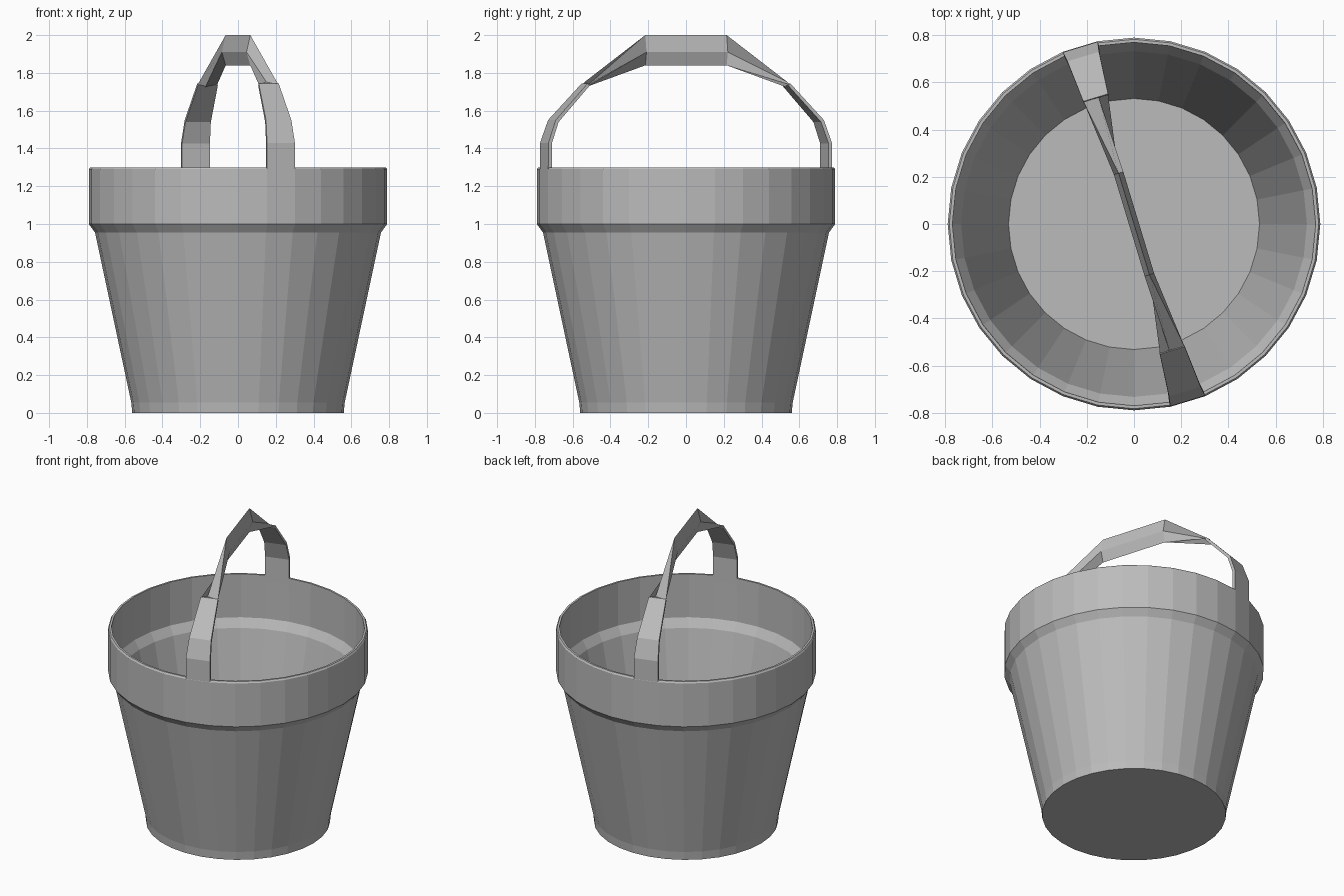
import bpy
import bmesh
from math import sin, cos, pi, radians
from mathutils import Vector, Matrix

cube = bpy.data.objects.get("Cube")
if cube:
    bpy.data.objects.remove(cube, do_unlink=True)

SIDES = 32

grey = bpy.data.materials.new("grey")
grey.use_nodes = True
colour = (0.5, 0.5, 0.5, 1)
grey.diffuse_color = colour
grey.node_tree.nodes["Principled BSDF"].inputs["Base Color"].default_value = colour


def finish(name, bm):
    bmesh.ops.recalc_face_normals(bm, faces=bm.faces)
    mesh = bpy.data.meshes.new(name)
    bm.to_mesh(mesh)
    bm.free()
    mesh.materials.append(grey)
    obj = bpy.data.objects.new(name, mesh)
    bpy.context.collection.objects.link(obj)
    return obj


def skin(name, sections):
    """Join closed cross-sections one after another and cap both ends."""
    bm = bmesh.new()
    rings = [[bm.verts.new(p) for p in section] for section in sections]
    for a, b in zip(rings, rings[1:]):
        for i in range(len(a)):
            j = (i + 1) % len(a)
            bm.faces.new((a[i], a[j], b[j], b[i]))
    bm.faces.new(rings[0])
    bm.faces.new(rings[-1])
    return finish(name, bm)


def circle(radius, z):
    return [(radius * cos(2 * pi * i / SIDES), radius * sin(2 * pi * i / SIDES), z)
            for i in range(SIDES)]


# Bucket: outer wall, rim, inner wall and floor in one profile
profile = [(0.56, 0), (0.565, 0.055), (0.757, 0.955), (0.79, 1.0), (0.79, 1.29),
           (0.783, 1.3), (0.77, 1.3), (0.768, 1.01), (0.733, 0.955), (0.532, 0.05)]
skin("bucket", [circle(r, z) for r, z in profile])

# Handle frame: x across the strap, y outward along the handle
turn = Matrix.Rotation(radians(-90 + 16.875), 4, 'Z')
outward = turn @ Vector((1, 0, 0))
across = turn @ Vector((0, 1, 0))


def place(p, s, z):
    return across * p + outward * s + Vector((0, 0, z))


# Straps: flat bands rising from one rim segment on each side
# half width, outer distance, outer height, inner distance, inner height
stations = [(0.077, 0.786, 1.26, 0.766, 1.26), (0.077, 0.784, 1.43, 0.766, 1.425),
            (0.07, 0.742, 1.55, 0.726, 1.54), (0.055, 0.56, 1.745, 0.55, 1.732)]
for name, side in (("front_strap", 1), ("back_strap", -1)):
    skin(name, [[place(-w * side, so * side, zo), place(w * side, so * side, zo),
                 place(w * side, si * side, zi), place(-w * side, si * side, zi)]
                for w, so, zo, si, zi in stations])

# Grip: a diamond bar on edge, twisting flat where it meets the straps
diamond = [(0, 1.84), (-0.021, 1.91), (0, 2.0), (0.021, 1.91)]
end, half = 0.557, 0.225
front = [place(-0.054, end, 1.738), place(-0.012, end, 1.752),
         place(0.054, end, 1.738), place(0.012, end, 1.725)]
back = [place(0.054, -end, 1.738), place(-0.012, -end, 1.725),
        place(-0.054, -end, 1.738), place(0.012, -end, 1.752)]
skin("grip", [front, [place(p, half, z) for p, z in diamond],
              [place(p, -half, z) for p, z in diamond], back])
